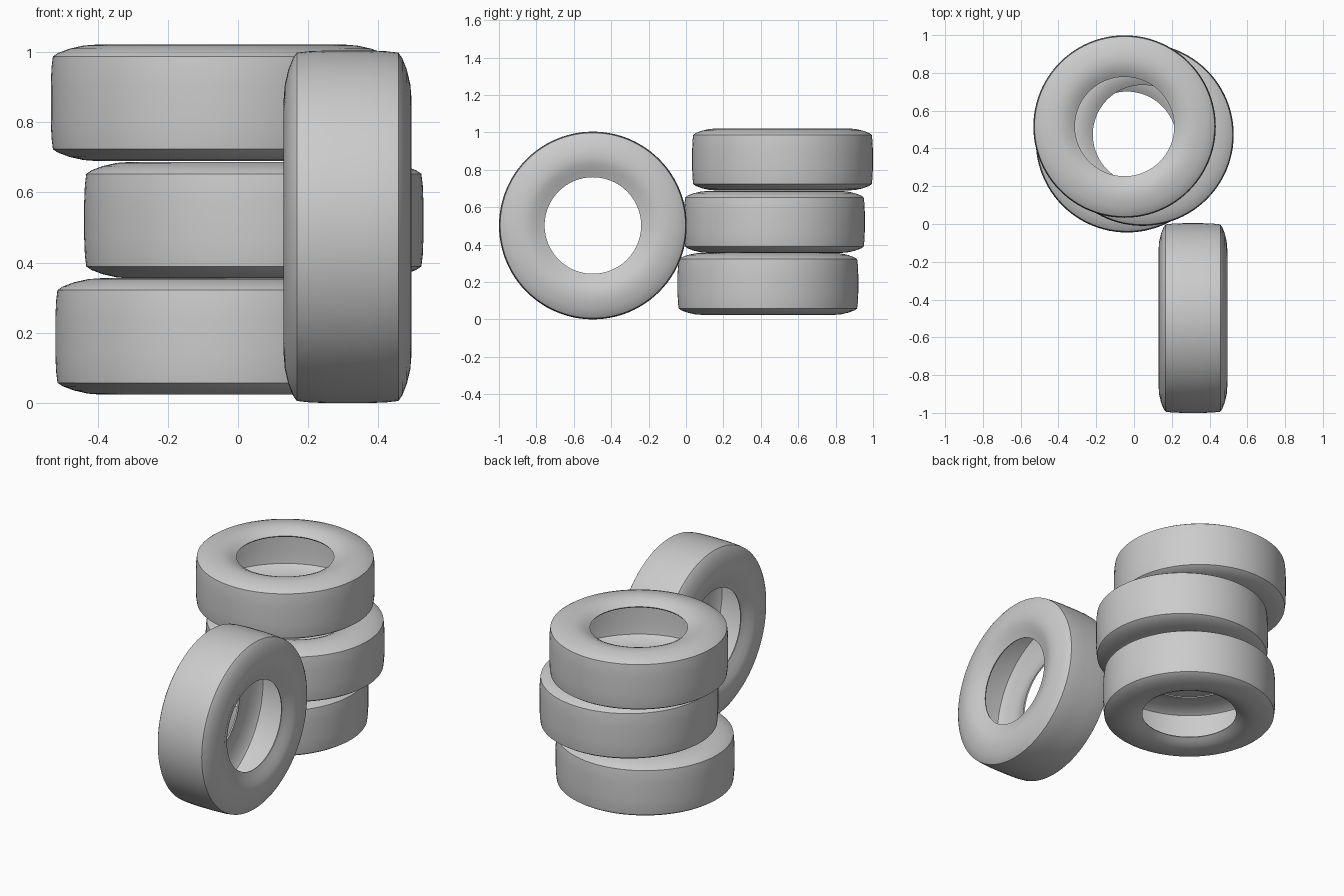
import bpy, bmesh
from math import sin, cos, pi, radians

if "Cube" in bpy.data.objects:
    bpy.data.objects.remove(bpy.data.objects["Cube"])

SEG = 96

# Upper half of the hollow tyre wall: inner lip -> bulging sidewall -> shoulder -> tread
HALF = [(0.263, 0.132), (0.285, 0.146), (0.315, 0.159), (0.35, 0.166), (0.39, 0.163),
        (0.43, 0.154), (0.462, 0.142), (0.477, 0.132), (0.481, 0.10), (0.483, 0.05)]


def tyre(name, loc, rscale=1.0, wscale=1.0, lip=None, rot=(0, 0, 0)):
    half = [(r * rscale, z * wscale) for r, z in HALF]
    if lip:
        half[0] = (lip, half[0][1])
    prof = half + [(0.483 * rscale, 0)] + [(r, -z) for r, z in reversed(half)]

    # Revolve the profile
    bm = bmesh.new()
    rings = []
    for j in range(SEG):
        a = 2 * pi * j / SEG
        rings.append([bm.verts.new((r * cos(a), r * sin(a), z)) for r, z in prof])
    for j in range(SEG):
        p, q = rings[j], rings[(j + 1) % SEG]
        for k in range(len(prof) - 1):
            bm.faces.new((p[k], p[k + 1], q[k + 1], q[k]))
    me = bpy.data.meshes.new(name)
    bm.to_mesh(me)
    bm.free()
    ob = bpy.data.objects.new(name, me)
    bpy.context.collection.objects.link(ob)
    ob.location = loc
    ob.rotation_euler = rot

    # Thin rubber wall, hollow inside
    bpy.ops.object.select_all(action='DESELECT')
    ob.select_set(True)
    bpy.context.view_layer.objects.active = ob
    mod = ob.modifiers.new("wall", 'SOLIDIFY')
    mod.thickness = 0.008
    mod.offset = -1
    bpy.ops.object.modifier_apply(modifier="wall")
    bpy.ops.object.shade_smooth_by_angle(angle=radians(35))
    return ob


# Stack of three loosely piled tyres
tyre("bottom_tyre", (-0.037, 0.438, 0.190))
tyre("middle_tyre", (0.045, 0.473, 0.521))
tyre("top_tyre", (-0.050, 0.516, 0.855))

# Larger tyre standing upright in front of the stack
tyre("standing_tyre", (0.312, -0.498, 0.502), 0.502 / 0.483, 0.182 / 0.166,
     lip=0.258, rot=(0, pi / 2, 0))
